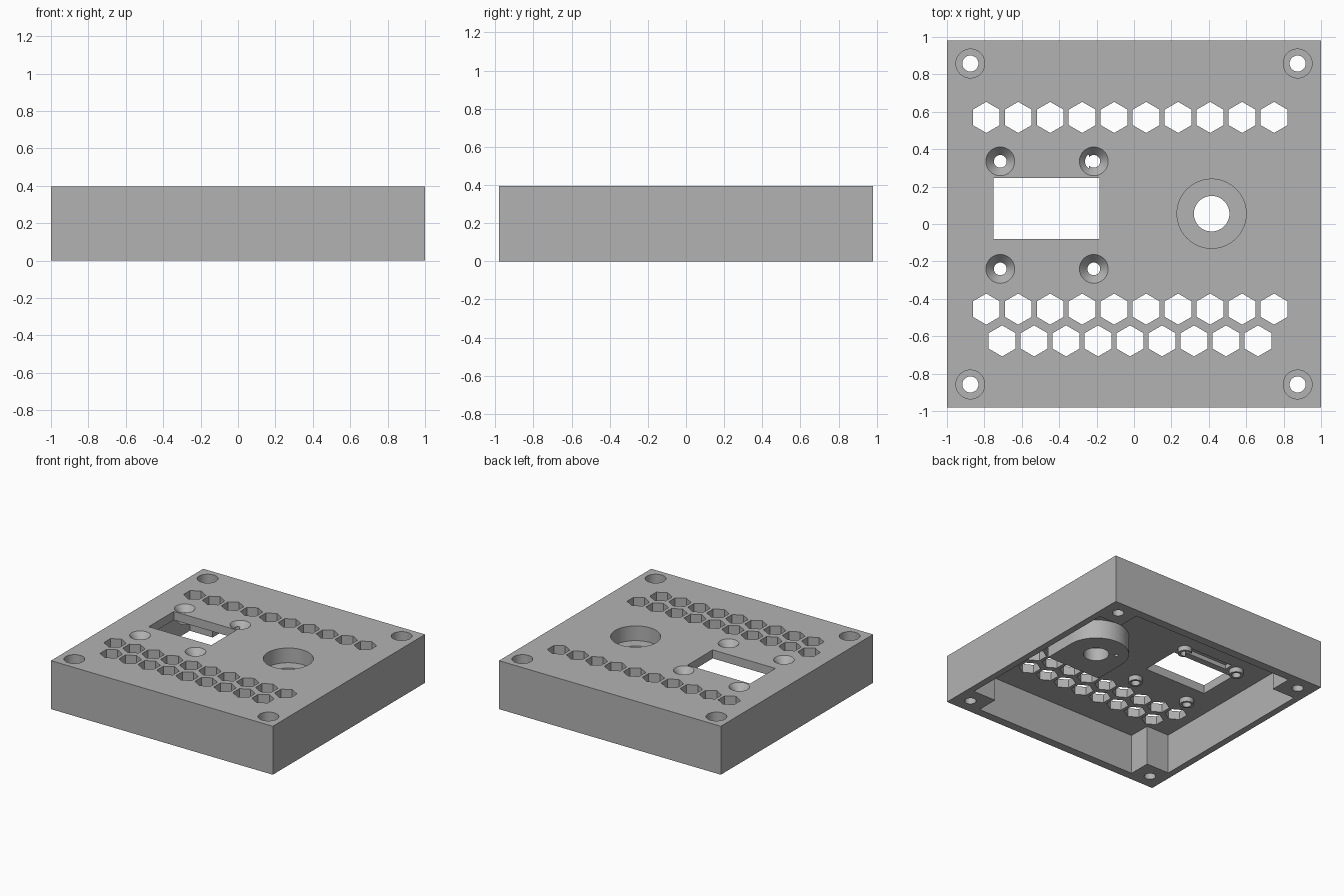
import bpy, bmesh, math

old = bpy.data.objects.get("Cube")
if old:
    bpy.data.objects.remove(old, do_unlink=True)

HX, HY, TOP, UNDER = 1.0, 0.98, 0.395, 0.325   # case half sizes, lid top and underside
BOSS_LOW = 0.17                                # underside of the large hole's boss

grey = bpy.data.materials.new("plain_grey")
grey.use_nodes = True
grey.diffuse_color = (0.45, 0.45, 0.45, 1)
grey.node_tree.nodes["Principled BSDF"].inputs["Base Color"].default_value = grey.diffuse_color


def loft(bm, rings):
    """Closed solid through rings of equal point count, listed bottom to top."""
    loops = [[bm.verts.new(p) for p in ring] for ring in rings]
    n = len(loops[0])
    for a, b in zip(loops, loops[1:]):
        for i in range(n):
            j = (i + 1) % n
            bm.faces.new((a[i], a[j], b[j], b[i]))
    bm.faces.new(loops[0][::-1])
    bm.faces.new(loops[-1])


def prism(bm, outline, z0, z1):
    loft(bm, [[(x, y, z) for x, y in outline] for z in (z0, z1)])


def box(bm, x0, x1, y0, y1, z0, z1):
    prism(bm, [(x0, y0), (x1, y0), (x1, y1), (x0, y1)], z0, z1)


def arc(cx, cy, r, n, start=0.0, sweep=2 * math.pi, closed=True):
    steps = n if closed else n - 1
    return [(cx + r * math.cos(start + sweep * i / steps),
             cy + r * math.sin(start + sweep * i / steps)) for i in range(n)]


def turned(bm, cx, cy, profile, n=48):
    """Round solid from (radius, z) pairs."""
    loft(bm, [[(x, y, z) for x, y in arc(cx, cy, r, n)] for r, z in profile])


def make(name, build):
    bm = bmesh.new()
    build(bm)
    bmesh.ops.recalc_face_normals(bm, faces=bm.faces)
    mesh = bpy.data.meshes.new(name)
    bm.to_mesh(mesh)
    bm.free()
    mesh.materials.append(grey)
    obj = bpy.data.objects.new(name, mesh)
    bpy.context.collection.objects.link(obj)
    return obj


def combine(target, tool, operation):
    mod = target.modifiers.new("combine", "BOOLEAN")
    mod.operation, mod.solver, mod.object = operation, "EXACT", tool
    bpy.context.view_layer.objects.active = target
    bpy.ops.object.modifier_apply(modifier=mod.name)
    bpy.data.objects.remove(tool, do_unlink=True)


# Part positions
corners = [(sx * 0.875, sy * 0.858) for sx in (-1, 1) for sy in (-1, 1)]
screws = [(x, y) for x in (-0.715, -0.215) for y in (-0.24, 0.335)]
bore = (0.415, 0.055)


# Hollow underside, leaving a square post in each corner
def cavity(bm):
    wx, wy, px, py = 0.946, 0.91, 0.74, 0.73
    quarter = [(wx, py), (px, py), (px, wy)]
    outline = quarter + [(-x, y) for x, y in quarter[::-1]]
    outline += [(-x, -y) for x, y in outline]
    prism(bm, outline, -0.1, UNDER)


# Arched boss around the large hole
def arched_boss(bm):
    r = 0.245
    outline = arc(*bore, r, 33, 0, math.pi, closed=False)
    outline += [(bore[0] - r, -0.21), (bore[0] + r, -0.21)]
    prism(bm, outline, BOSS_LOW, UNDER + 0.02)


# Small round standoffs under the countersunk holes
def standoffs(bm):
    for x, y in screws:
        turned(bm, x, y, [(0.053, 0.285), (0.053, UNDER + 0.02)], 32)


# Stepped, countersunk and plain round holes
def round_holes(bm):
    for x, y in corners:
        turned(bm, x, y, [(0.043, -0.1), (0.043, 0.25), (0.077, 0.25), (0.077, 0.5)])
    for x, y in screws:
        turned(bm, x, y, [(0.034, 0.1), (0.034, 0.345), (0.077, TOP), (0.077, 0.5)])
    turned(bm, *bore, [(0.095, 0.05), (0.095, 0.275), (0.185, 0.275), (0.185, 0.5)], 64)
    turned(bm, 0.29, 0.14, [(0.016, 0.05), (0.016, 0.21)], 16)


# Window, the shallow slot beside it, and the vents
def window_and_vents(bm):
    box(bm, -0.75, -0.185, -0.08, 0.245, 0.2, 0.5)
    box(bm, -0.64, -0.24, 0.30, 0.37, 0.2, 0.36)
    for start, y, count in ((-0.79, 0.57, 10), (-0.79, -0.455, 10), (-0.705, -0.625, 9)):
        for i in range(count):
            prism(bm, arc(start + 0.171 * i, y, 0.083, 6, math.pi / 6), 0.2, 0.5)


case = make("case_lid", lambda bm: box(bm, -HX, HX, -HY, HY, 0, TOP))
combine(case, make("cavity", cavity), "DIFFERENCE")
combine(case, make("arched_boss", arched_boss), "UNION")
combine(case, make("standoffs", standoffs), "UNION")
combine(case, make("round_holes", round_holes), "DIFFERENCE")
combine(case, make("window_and_vents", window_and_vents), "DIFFERENCE")

# Smooth the round walls, keep the edges crisp
bpy.ops.object.select_all(action="DESELECT")
case.select_set(True)
bpy.context.view_layer.objects.active = case
bpy.ops.object.shade_smooth_by_angle(angle=math.radians(25))
